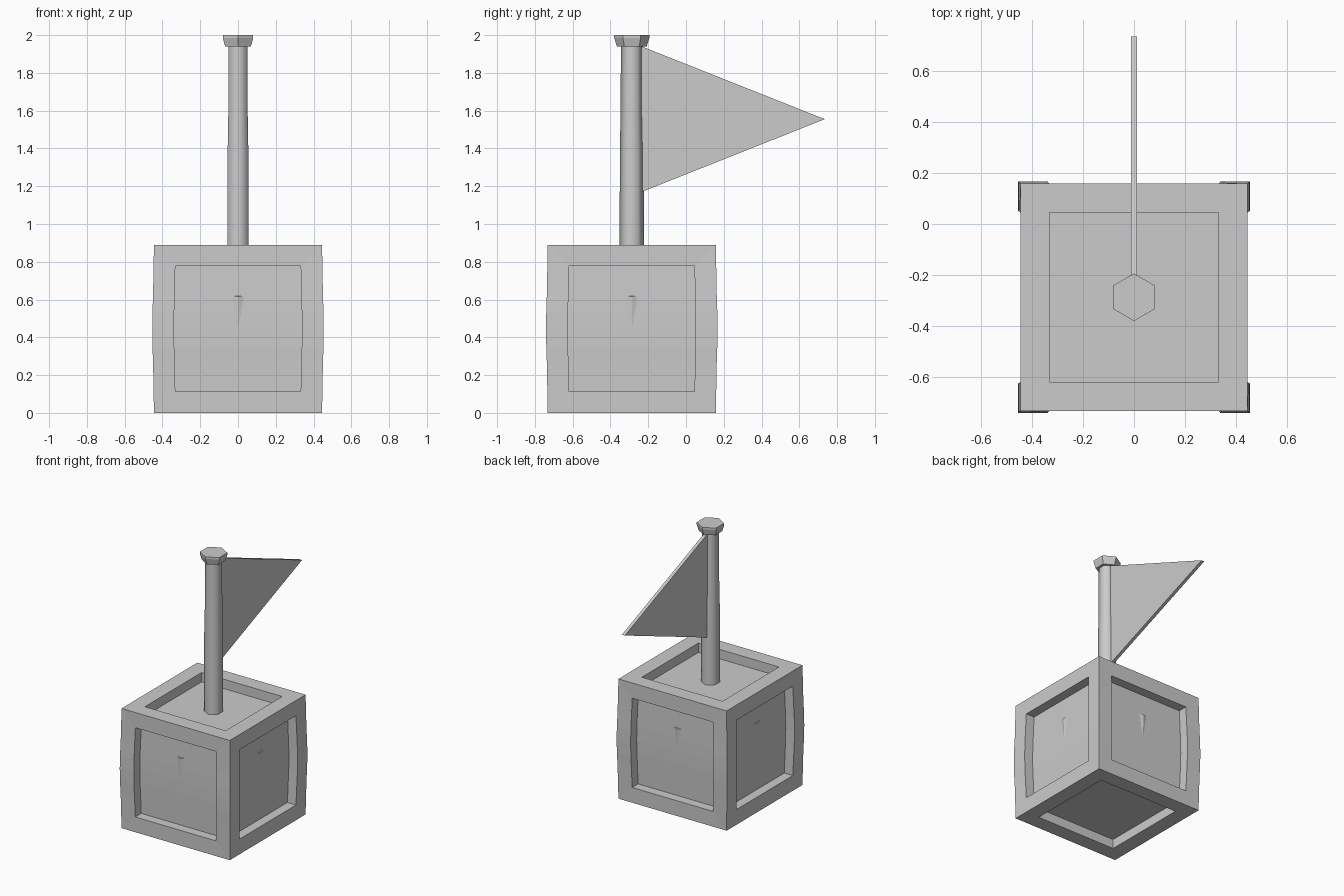
import bpy, bmesh, math
from mathutils import Matrix, Vector

old = bpy.data.objects.get("Cube")
if old:
    bpy.data.objects.remove(old, do_unlink=True)

# Single flat colour
grey = bpy.data.materials.new("plain_grey")
grey.use_nodes = True
grey.diffuse_color = (0.6, 0.6, 0.6, 1)
grey.node_tree.nodes["Principled BSDF"].inputs["Base Color"].default_value = grey.diffuse_color

SIZE, RAIL, DEPTH = 0.89, 0.16, 0.07
CENTRE_Y = -0.287


def finish(name, bm):
    """Turn a bmesh into a named object standing on the box axis."""
    bmesh.ops.recalc_face_normals(bm, faces=bm.faces)
    mesh = bpy.data.meshes.new(name)
    bm.to_mesh(mesh)
    bm.free()
    mesh.materials.append(grey)
    ob = bpy.data.objects.new(name, mesh)
    ob.location.y = CENTRE_Y
    bpy.context.collection.objects.link(ob)
    return ob


def hex_column(name, rings):
    """Six-sided column through (radius, height) rings."""
    bm = bmesh.new()
    loops = []
    for radius, z in rings:
        angles = [math.radians(90 + 60 * i) for i in range(6)]
        loops.append([bm.verts.new((radius * math.cos(a), radius * math.sin(a), z)) for a in angles])
    for low, high in zip(loops, loops[1:]):
        for i in range(6):
            j = (i + 1) % 6
            bm.faces.new((low[i], low[j], high[j], high[i]))
    bm.faces.new(loops[0][::-1])
    bm.faces.new(loops[-1])
    return finish(name, bm)


# Crate: framed cube with a sunken panel on each side
bm = bmesh.new()
bmesh.ops.create_cube(bm, size=SIZE, matrix=Matrix.Translation((0, 0, SIZE / 2)))
panels = list(bm.faces)
bmesh.ops.inset_individual(bm, faces=panels, thickness=RAIL)
sunk = bmesh.ops.extrude_discrete_faces(bm, faces=panels)["faces"]
for f in sunk:
    f.normal_update()
    bmesh.ops.translate(bm, verts=f.verts, vec=-f.normal * DEPTH)

# Slight outward bow of the upright posts between the rails
span = SIZE - 2 * RAIL
for i in range(1, 6):
    geom = bm.verts[:] + bm.edges[:] + bm.faces[:]
    bmesh.ops.bisect_plane(bm, geom=geom, plane_co=(0, 0, RAIL + span * i / 6), plane_no=(0, 0, 1))
for v in bm.verts:
    t = (v.co.z - RAIL) / span
    if 0 < t < 1:
        bow = 1 + 0.02 * math.sin(math.pi * t)
        v.co.x *= bow
        v.co.y *= bow
finish("crate", bm)

# Small tapered nick on each side panel
for i, side in enumerate(("front", "left", "back", "right")):
    bm = bmesh.new()
    face_y = -(SIZE / 2 - DEPTH) * 1.018
    a, b, nose, tip = [bm.verts.new(p) for p in (
        (-0.03, face_y, 0.62), (0.03, face_y, 0.62),
        (0, face_y - 0.008, 0.615), (0, face_y, 0.43))]
    for tri in ((a, b, nose), (a, nose, tip), (b, tip, nose), (a, tip, b)):
        bm.faces.new(tri)
    bm.transform(Matrix.Rotation(math.pi / 2 * i, 4, 'Z'))
    finish(side + "_panel_nick", bm)

# Pole, softly shaded
pole = hex_column("pole", [(0.065, 0.78), (0.063, 1.4), (0.059, 1.6), (0.058, 1.95)])
bpy.ops.object.select_all(action='DESELECT')
pole.select_set(True)
bpy.context.view_layer.objects.active = pole
bpy.ops.object.shade_smooth_by_angle(angle=math.radians(65))

# Cap on the pole
hex_column("pole_cap", [(0.079, 1.94), (0.093, 1.985), (0.093, 2.0)])

# Triangular pennant flying towards the back
bm = bmesh.new()
outline = [(0.04, 1.945), (0.04, 1.165), (0.735 - CENTRE_Y, 1.555)]
face = bm.faces.new([bm.verts.new((-0.012, y, z)) for y, z in outline])
new = bmesh.ops.extrude_face_region(bm, geom=[face])["geom"]
moved = [g for g in new if isinstance(g, bmesh.types.BMVert)]
bmesh.ops.translate(bm, verts=moved, vec=Vector((0.024, 0, 0)))
finish("pennant", bm)
